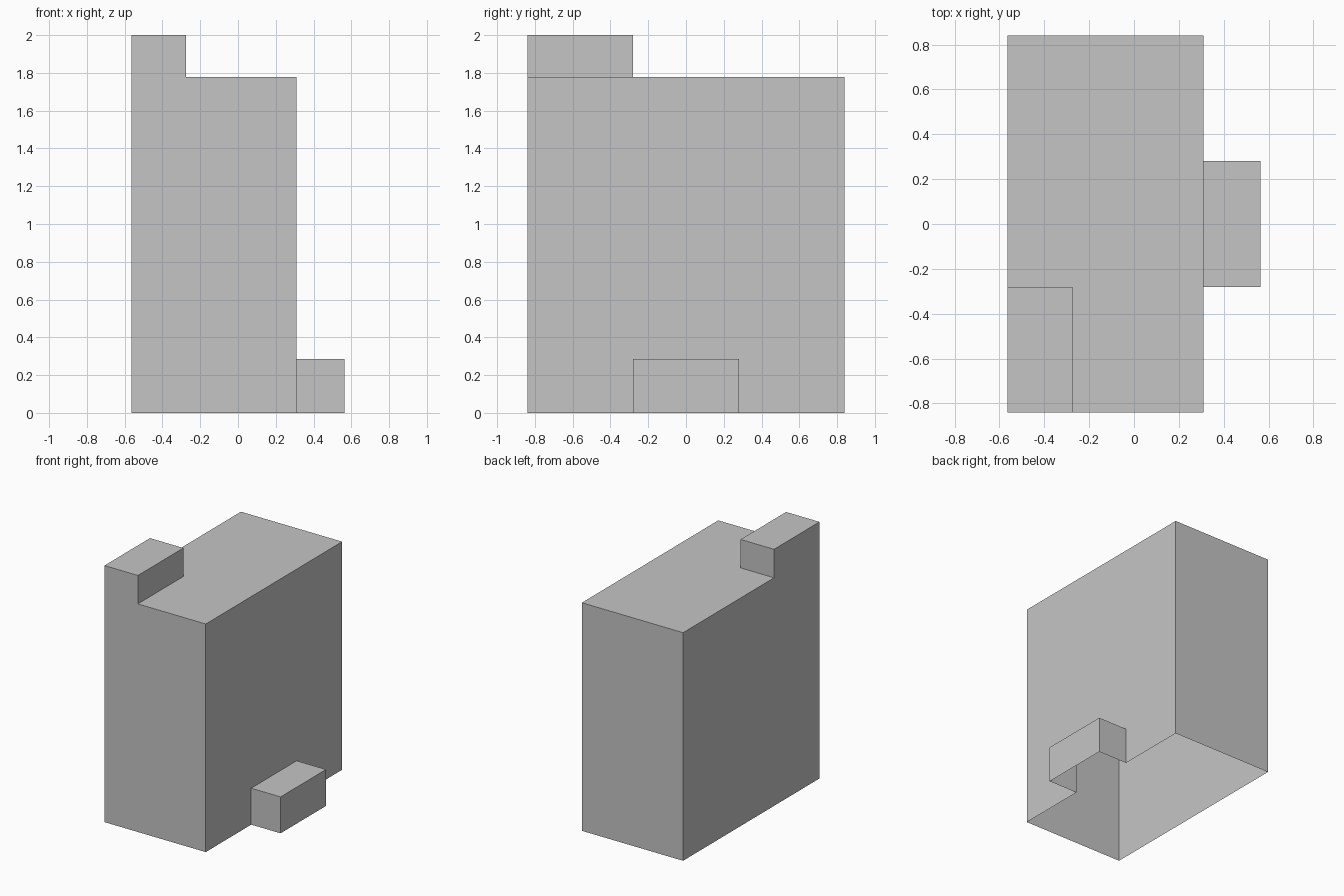
import bpy, bmesh, math
from mathutils import Vector

if "Cube" in bpy.data.objects:
    bpy.data.objects.remove(bpy.data.objects["Cube"])

# Grid planes that divide the model into 3 x 3 x 3 cells
PLANES = ([-0.563, -0.275, 0.31, 0.563],
          [-0.84, -0.28, 0.28, 0.84],
          [0.0, 0.284, 1.778, 2.0])


def solid(c):
    i, j, k = c
    if min(c) < 0 or max(c) > 2:
        return False
    body = i < 2 and k < 2
    top_block = (i, j, k) == (0, 0, 2)
    side_step = (i, j, k) == (2, 1, 0)
    return body or top_block or side_step


bm = bmesh.new()
cells = [(i, j, k) for i in range(3) for j in range(3) for k in range(3) if solid((i, j, k))]
for c in cells:
    for axis in range(3):
        for side in (0, 1):
            n = list(c)
            n[axis] += 2 * side - 1
            # skip inner walls; the underside is open
            if solid(n) or (axis == 2 and n[2] < 0):
                continue
            u, v = (axis + 1) % 3, (axis + 2) % 3
            quad = []
            for du, dv in ((0, 0), (1, 0), (1, 1), (0, 1)):
                p = list(c)
                p[axis] += side
                p[u] += du
                p[v] += dv
                quad.append(bm.verts.new([PLANES[a][p[a]] for a in range(3)]))
            bm.faces.new(quad if side else quad[::-1])

# Join into one hollow shell with clean flat faces
bmesh.ops.remove_doubles(bm, verts=bm.verts[:], dist=1e-5)
bmesh.ops.dissolve_limit(bm, angle_limit=math.radians(1), verts=bm.verts[:], edges=bm.edges[:])

mesh = bpy.data.meshes.new("block_shell")
bm.to_mesh(mesh)
bm.free()

grey = bpy.data.materials.new("plain_grey")
grey.diffuse_color = (0.56, 0.56, 0.56, 1)
grey.use_nodes = True
grey.node_tree.nodes["Principled BSDF"].inputs["Base Color"].default_value = grey.diffuse_color
mesh.materials.append(grey)

shell = bpy.data.objects.new("block_shell", mesh)
bpy.context.collection.objects.link(shell)
